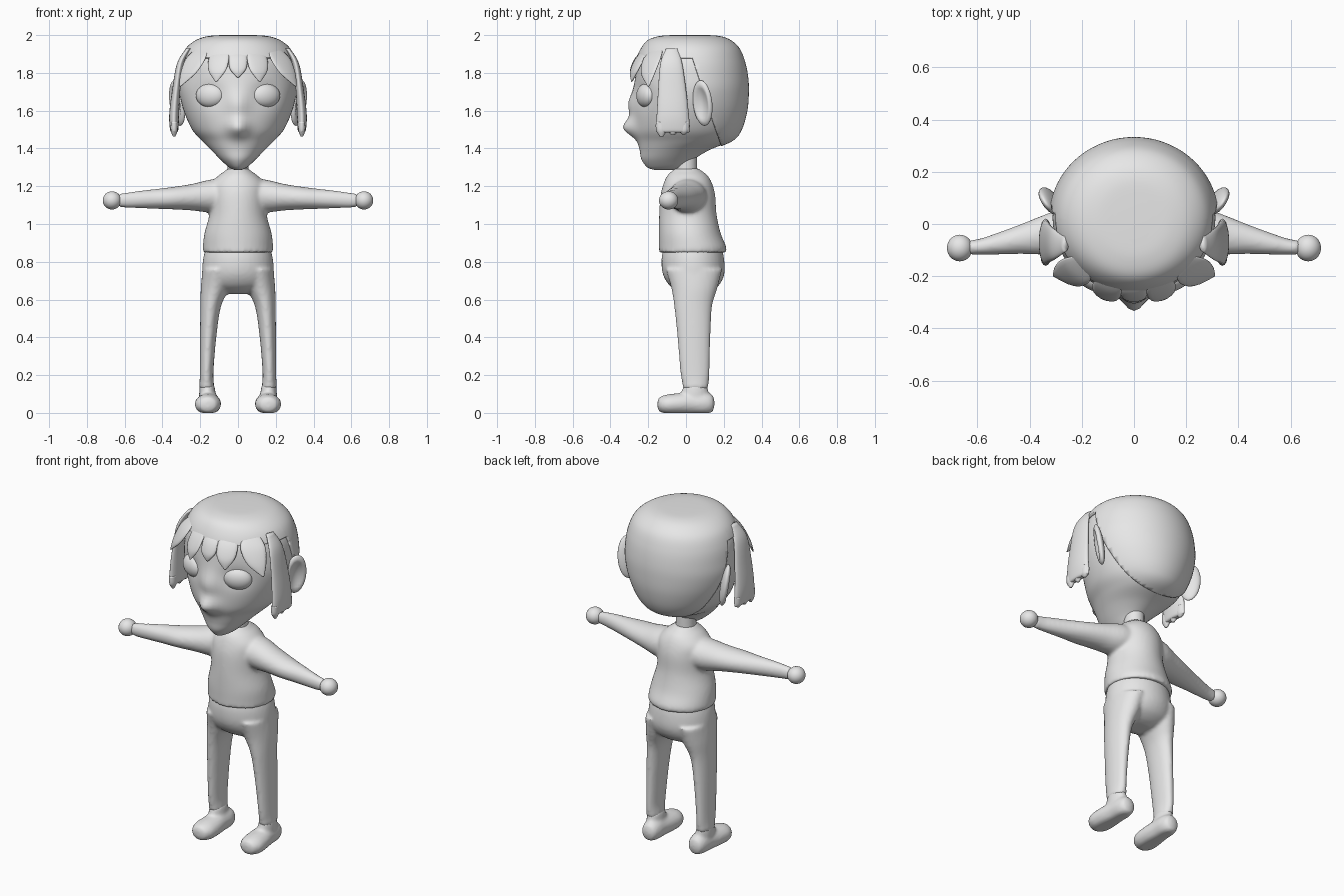
import bpy, bmesh, math
from mathutils import Vector, Matrix

if "Cube" in bpy.data.objects:
    bpy.data.objects.remove(bpy.data.objects["Cube"])

X, Y, Z = Vector((1, 0, 0)), Vector((0, 1, 0)), Vector((0, 0, 1))
grey = bpy.data.materials.new("plain grey")
grey.diffuse_color = (0.8, 0.8, 0.8, 1)
grey.use_nodes = True
grey.node_tree.nodes["Principled BSDF"].inputs["Base Color"].default_value = grey.diffuse_color


def spline(rows, n=5):
    """Smooth in-between rows (Catmull-Rom)."""
    out = []
    for i in range(len(rows) - 1):
        p = [Vector(rows[max(0, min(len(rows) - 1, i + k))]) for k in (-1, 0, 1, 2)]
        for j in range(n):
            t = j / n
            out.append(0.5 * (2 * p[1] + (p[2] - p[0]) * t
                       + (2 * p[0] - 5 * p[1] + 4 * p[2] - p[3]) * t * t
                       + (3 * p[1] - p[0] - 3 * p[2] + p[3]) * t ** 3))
    return out + [Vector(rows[-1])]


def tube(bm, rows, u, v, sides=24, n=5):
    """Loft ellipses; each row is x, y, z, radius along u, radius along v."""
    rings = []
    for r in spline(rows, n):
        c = Vector(r[:3])
        rings.append([bm.verts.new(c + u * max(r[3], .002) * math.cos(a) + v * max(r[4], .002) * math.sin(a))
                      for a in (2 * math.pi * k / sides for k in range(sides))])
    for a, b in zip(rings, rings[1:]):
        for k in range(sides):
            bm.faces.new((a[k], a[(k + 1) % sides], b[(k + 1) % sides], b[k]))
    bm.faces.new(rings[0][::-1])
    bm.faces.new(rings[-1])


def ball(bm, centre, size, turn=Matrix()):
    m = Matrix.Translation(centre) @ turn @ Matrix.Diagonal((*size, 1))
    return bmesh.ops.create_uvsphere(bm, u_segments=28, v_segments=18, radius=1, matrix=m)["verts"]


def finish(name, bm, mirror=False, blend=0):
    bmesh.ops.recalc_face_normals(bm, faces=bm.faces)
    me = bpy.data.meshes.new(name)
    bm.to_mesh(me)
    bm.free()
    me.materials.append(grey)
    me.shade_smooth()
    ob = bpy.data.objects.new(name, me)
    bpy.context.collection.objects.link(ob)
    if mirror:
        ob.modifiers.new("mirror", "MIRROR").use_mirror_merge = False
    if blend:
        rm = ob.modifiers.new("fuse", "REMESH")
        rm.mode, rm.voxel_size, rm.use_smooth_shade = "VOXEL", 0.01, True
        sm = ob.modifiers.new("soften", "SMOOTH")
        sm.factor, sm.iterations = 0.5, blend
    return ob


# Head with nose ridge and eye sockets: z, front y, back y, half width
skull = [(1.989, -.04, .08, .05), (1.985, -.12, .16, .135), (1.965, -.185, .22, .205),
         (1.92, -.225, .27, .262), (1.86, -.255, .3, .295), (1.78, -.268, .316, .308),
         (1.7, -.275, .32, .31), (1.6, -.275, .312, .287), (1.5, -.27, .283, .243),
         (1.44, -.255, .235, .19), (1.39, -.245, .12, .14), (1.34, -.235, .04, .092),
         (1.30, -.205, 0, .048), (1.287, -.17, -.04, .02)]
head_rows = [(0, (f + b) / 2, z, w, (b - f) / 2) for z, f, b, w in skull]
bm = bmesh.new()
tube(bm, head_rows, X, Y, 72, 6)
for v in bm.verts:
    x, y, z = v.co
    if y < -.05:
        ridge = .06 * math.exp(-((z - 1.51) / .05) ** 2) + .03 * math.exp(-((z - 1.63) / .07) ** 2)
        socket = .02 * math.exp(-((abs(x) - .15) / .07) ** 2 - ((z - 1.69) / .06) ** 2)
        v.co.y += socket - ridge * math.exp(-(x / .055) ** 2)
finish("head", bm)

# Hair cap: larger skull shell trimmed above the brow and behind the ears
bm = bmesh.new()
tube(bm, [(x, y, z + (.011 if z > 1.9 else 0), a + .013, b + .013) for x, y, z, a, b in head_rows], X, Y, 72, 6)
brow, ear_line = Vector((0, 0, 1.88)), Vector((0, .06, 1.8))
slant = Vector((0, .95, .31)).normalized()
for co, no in ((brow, Z), (ear_line, slant)):
    bmesh.ops.bisect_plane(bm, geom=bm.verts[:] + bm.edges[:] + bm.faces[:], plane_co=co, plane_no=no)
bare = []
for f in bm.faces:
    c = f.calc_center_median()
    if c.z < brow.z and (c - ear_line).dot(slant) < 0:
        bare.append(f)
bmesh.ops.delete(bm, geom=bare, context="FACES")
cap = finish("hair_cap", bm)
thick = cap.modifiers.new("thickness", "SOLIDIFY")
thick.thickness, thick.offset = .02, -1

# Fringe
bm = bmesh.new()
tube(bm, [(0, -.2, 1.94, .025, .012), (0, -.25, 1.89, .048, .02),
          (0, -.28, 1.825, .045, .018), (0, -.29, 1.778, .008, .005)], X, Vector((0, .9, .4)), 16)
finish("fringe_middle", bm)
bm = bmesh.new()
tube(bm, [(.085, -.195, 1.94, .028, .012), (.1, -.238, 1.885, .056, .02),
          (.11, -.272, 1.815, .05, .018), (.115, -.286, 1.755, .006, .005)],
     Vector((.93, .37, 0)), Vector((-.33, .83, .45)), 16)
tube(bm, [(.185, -.14, 1.94, .03, .012), (.222, -.178, 1.88, .068, .02),
          (.262, -.2, 1.8, .055, .018), (.305, -.198, 1.73, .006, .005)],
     Vector((.75, .65, 0)), Vector((-.6, .7, .4)), 16)
finish("fringe_sides", bm, mirror=True)

# Long locks in front of the ears with ragged ends
bm = bmesh.new()
tube(bm, [(.262, -.075, 1.93, .03, .012), (.305, -.078, 1.85, .058, .018), (.328, -.073, 1.7, .075, .022),
          (.338, -.07, 1.58, .085, .026), (.338, -.069, 1.5, .09, .022), (.338, -.069, 1.485, .085, .012)], Y, X, 24)
for y, tip in ((-.13, 1.462), (-.07, 1.47), (-.012, 1.475)):
    tube(bm, [(.338, y, 1.54, .03, .018), (.338, y, 1.495, .028, .018), (.338, y, tip, .008, .006)], Y, X, 12)
finish("side_locks", bm, mirror=True)

# Eyes
bm = bmesh.new()
ball(bm, (.147, -.212, 1.68), (.08, .045, .063), Matrix.Rotation(math.radians(22), 4, "Z"))
finish("eyes", bm, mirror=True)

# Ears: cupped discs flaring outwards
bm = bmesh.new()
place = (Matrix.Translation((.322, .088, 1.64)) @ Matrix.Rotation(math.radians(-35), 4, "Z")
         @ Matrix.Rotation(math.radians(9), 4, "Y") @ Matrix.Diagonal((.026, .06, .122, 1)))
for v in ball(bm, (0, 0, 0), (1, 1, 1)):
    if v.co.x > 0:
        v.co.x -= 1.2 * max(0, 1 - (math.hypot(v.co.y, v.co.z) / .78) ** 2)
bm.transform(place)
finish("ears", bm, mirror=True)

# Neck
bm = bmesh.new()
tube(bm, [(0, .0, 1.22, .058, .06), (0, .0, 1.3, .055, .058), (0, .0, 1.4, .055, .058)], X, Y)
finish("neck", bm)

# Sweater: flared body fused with both sleeves
bm = bmesh.new()
tube(bm, [(0, .035, .85, .186, .178), (0, .035, .88, .186, .178), (0, .02, .95, .178, .164),
          (0, .01, 1.05, .152, .152), (0, .01, 1.15, .15, .145), (0, .01, 1.21, .145, .13),
          (0, .008, 1.255, .105, .108), (0, .005, 1.28, .07, .08), (0, .003, 1.295, .055, .062)], X, Y, 40)
for s in (1, -1):
    tube(bm, [(s * x, y, z, a, b) for x, y, z, a, b in (
        (.04, .01, 1.155, .1, .085), (.14, .008, 1.148, .098, .088), (.24, -.015, 1.142, .088, .071),
        (.34, -.04, 1.137, .077, .06), (.43, -.057, 1.133, .058, .053), (.51, -.073, 1.13, .044, .047),
        (.59, -.087, 1.126, .031, .04), (.635, -.09, 1.125, .028, .034))], Y, Z, 28)
finish("sweater", bm, blend=6)

# Hands
bm = bmesh.new()
ball(bm, (.667, -.092, 1.125), (.049, .051, .048))
finish("hands", bm, mirror=True)

# Trousers: hips fused with both legs
bm = bmesh.new()
tube(bm, [(0, .035, .89, .165, .15), (0, .036, .82, .184, .165), (0, .04, .74, .19, .164),
          (0, .043, .68, .18, .135), (0, .045, .645, .13, .09), (0, .045, .63, .07, .05)], X, Y, 40)
for s in (1, -1):
    tube(bm, [(s * x, y, z, a, b) for x, y, z, a, b in (
        (.105, .042, .76, .083, .15), (.122, .044, .66, .075, .122), (.145, .038, .56, .054, .1),
        (.158, .042, .4, .043, .088), (.166, .047, .22, .036, .078),
        (.166, .05, .16, .038, .071), (.166, .05, .13, .042, .069))], X, Y, 28)
finish("trousers", bm, blend=5)

# Shoes: rounded foot with a flat sole and an ankle
bm = bmesh.new()
tube(bm, [(.16, -.15, .045, .015, .015), (.16, -.14, .045, .045, .038), (.16, -.1, .045, .067, .052),
          (.158, -.04, .048, .068, .056), (.155, .04, .052, .058, .06), (.154, .1, .052, .054, .06),
          (.154, .138, .05, .04, .046), (.154, .15, .05, .015, .015)], X, Z, 32)
tube(bm, [(.16, .045, .03, .045, .075), (.162, .047, .1, .044, .072), (.164, .05, .15, .038, .062)], X, Y)
for v in bm.verts:
    v.co.z = max(v.co.z, 0)
finish("shoes", bm, mirror=True, blend=2)
